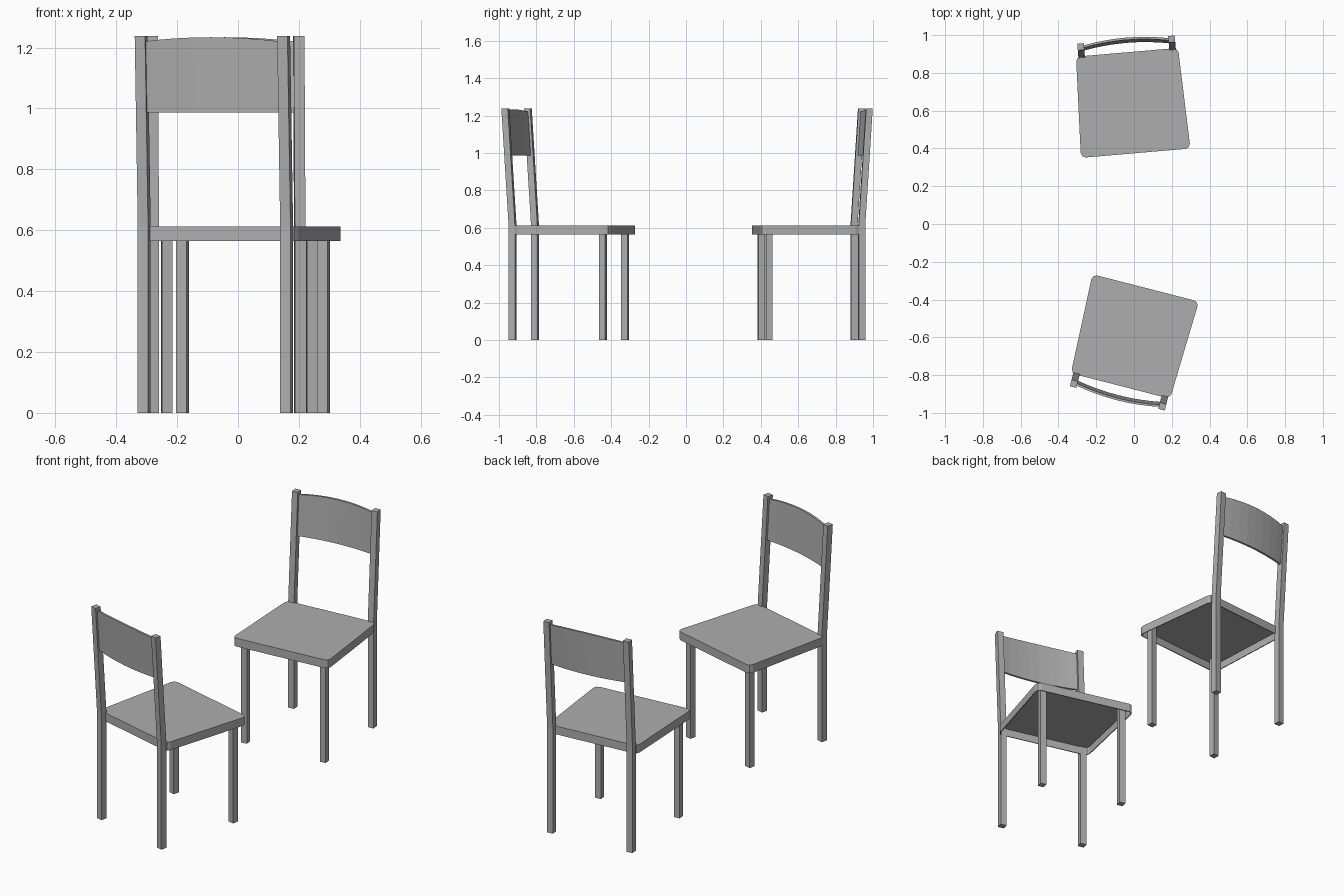
import bpy
import bmesh
from math import radians
from mathutils import Matrix, Vector

if "Cube" in bpy.data.objects:
    bpy.data.objects.remove(bpy.data.objects["Cube"])

grey = bpy.data.materials.new("plain_grey")
grey.use_nodes = True
grey.diffuse_color = (0.42, 0.42, 0.42, 1)
grey.node_tree.nodes["Principled BSDF"].inputs["Base Color"].default_value = (0.42, 0.42, 0.42, 1)

SEAT_TOP, SEAT_LOW, TOP = 0.613, 0.565, 1.238
POST_X, POST_Y, LEAN = 0.2415, 0.278, 0.04
LEG = 0.035


def finish(bm, name, place):
    bmesh.ops.recalc_face_normals(bm, faces=bm.faces[:])
    mesh = bpy.data.meshes.new(name)
    bm.to_mesh(mesh)
    bm.free()
    mesh.materials.append(grey)
    obj = bpy.data.objects.new(name, mesh)
    bpy.context.collection.objects.link(obj)
    obj.matrix_world = place
    return obj


def loft(name, rings, place):
    """Skin a list of equal point rings and cap both ends."""
    bm = bmesh.new()
    loops = [[bm.verts.new(p) for p in ring] for ring in rings]
    n = len(loops[0])
    for a, b in zip(loops, loops[1:]):
        for i in range(n):
            j = (i + 1) % n
            bm.faces.new((a[i], a[j], b[j], b[i]))
    bm.faces.new(loops[0])
    bm.faces.new(loops[-1])
    return finish(bm, name, place)


def square(x, y, z):
    h = LEG / 2
    return [(x + sx * h, y + sy * h, z) for sx, sy in ((-1, -1), (1, -1), (1, 1), (-1, 1))]


def seat(name, place):
    # Tapered slab with rounded corners and a hollow underside
    bm = bmesh.new()
    front, back, depth = 0.291, 0.271, 0.268
    outline = [(-front, -depth), (front, -depth), (back, depth), (-back, depth)]
    bm.faces.new([bm.verts.new((x, y, SEAT_TOP)) for x, y in outline])
    bmesh.ops.bevel(bm, geom=bm.verts[:], offset=0.026, segments=2,
                    profile=0.5, affect='VERTICES')
    walls = bmesh.ops.extrude_edge_only(bm, edges=bm.edges[:])
    verts = [g for g in walls["geom"] if isinstance(g, bmesh.types.BMVert)]
    bmesh.ops.translate(bm, verts=verts, vec=(0, 0, SEAT_LOW - SEAT_TOP))
    obj = finish(bm, name, place)
    # Keep the shell growing inward from the outer surface
    top = max(obj.data.polygons, key=lambda p: p.area)
    if top.normal.z < 0:
        obj.data.flip_normals()
    shell = obj.modifiers.new("shell", 'SOLIDIFY')
    shell.thickness = 0.005
    shell.offset = -1


def backrest(name, place):
    # Curved board that follows the lean of the posts, with an arched top
    rings, steps = [], 8
    slope = LEAN / (TOP - SEAT_TOP)
    for i in range(steps + 1):
        t = 2 * i / steps - 1
        arch = 1 - t * t
        low, high = 0.987, 1.22 + 0.014 * arch

        def point(z, side):
            y = POST_Y + slope * (z - SEAT_TOP) + 0.022 * arch + side * 0.006
            return (t * (POST_X - 0.01), y, z)

        rings.append([point(low, -1), point(low, 1), point(high, 1), point(high, -1)])
    loft(name, rings, place)


def chair(prefix, centre, angle):
    place = Matrix.Translation(Vector(centre)) @ Matrix.Rotation(radians(angle), 4, 'Z')
    seat(prefix + "_seat", place)
    backrest(prefix + "_backrest", place)
    for side, s in (("left", 1), ("right", -1)):
        loft(f"{prefix}_front_leg_{side}",
             [square(s * 0.239, -0.22, z) for z in (0, SEAT_TOP - 0.004)], place)
        # Back posts stand upright to the seat, then lean backward
        x = s * POST_X
        loft(f"{prefix}_back_post_{side}",
             [square(x, POST_Y, 0), square(x, POST_Y, SEAT_TOP),
              square(x, POST_Y + LEAN, TOP)], place)


chair("rear_chair", (-0.014, 0.642, 0), 4.9)
chair("front_chair", (-0.005, -0.598, 0), 165.6)
